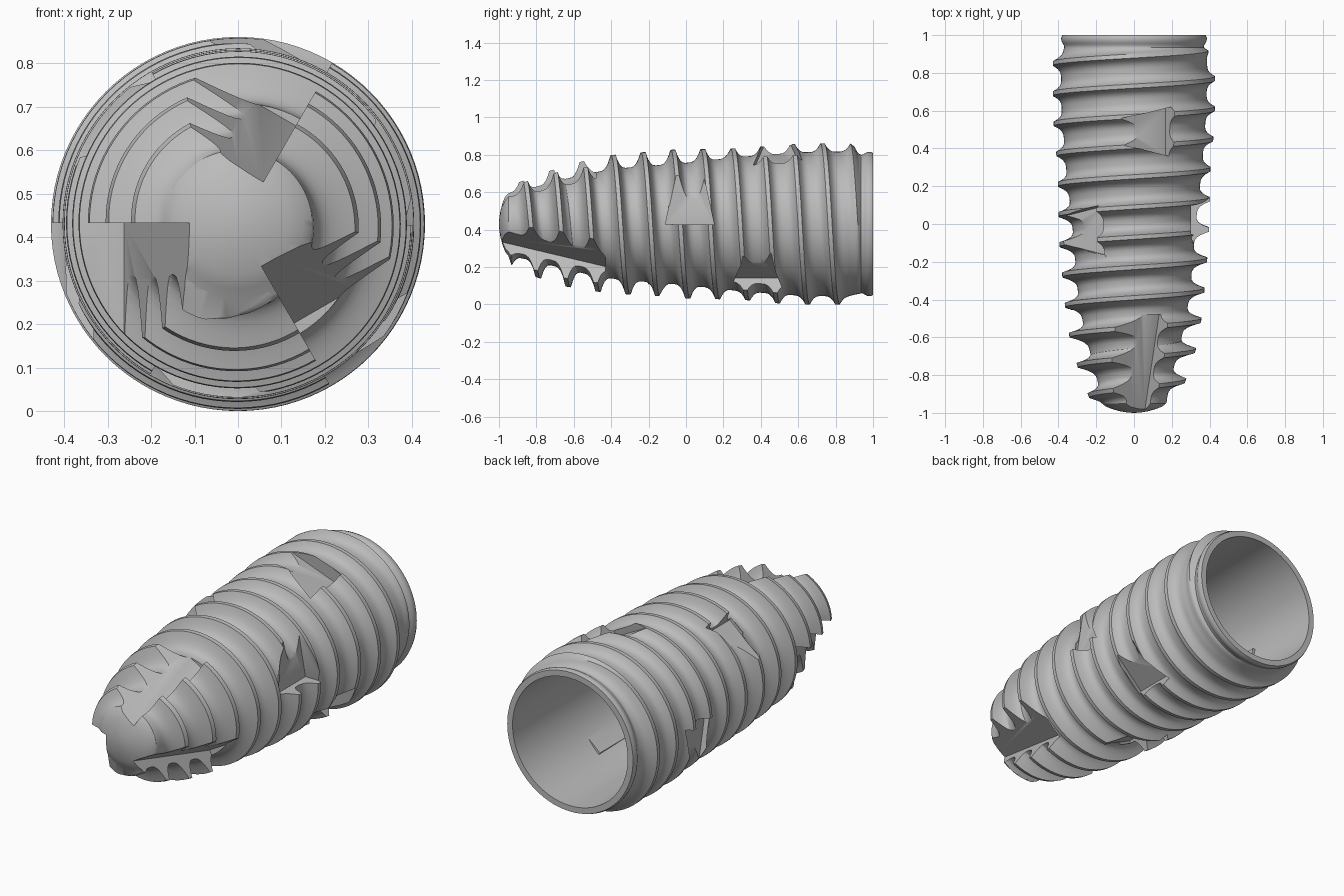
import bpy, bmesh
from math import sin, cos, pi, radians

cube = bpy.data.objects.get("Cube")
if cube:
    bpy.data.objects.remove(cube, do_unlink=True)

AXIS_Z = 0.43
SEG = 96
PITCH = 0.16
TURNS = 14
Y_LOW, Y_HIGH = -0.95, 0.935

metal = bpy.data.materials.new("grey metal")
metal.use_nodes = True
metal.diffuse_color = (0.5, 0.5, 0.5, 1)
metal.node_tree.nodes["Principled BSDF"].inputs["Base Color"].default_value = (0.5, 0.5, 0.5, 1)

# (y, radius) curves of the thread root and the thread crest
ROOT = [(-0.95, 0.17), (-0.82, 0.195), (-0.65, 0.24), (-0.5, 0.275), (-0.35, 0.298),
        (0, 0.327), (0.28, 0.358), (0.6, 0.383), (0.86, 0.388), (0.935, 0.37)]
CREST = [(-0.95, 0.225), (-0.8, 0.285), (-0.64, 0.335), (-0.48, 0.361), (-0.32, 0.376),
         (-0.08, 0.397), (0.3, 0.405), (0.5, 0.425), (0.65, 0.43), (0.935, 0.43)]


def lerp_curve(points, y):
    for (y0, r0), (y1, r1) in zip(points, points[1:]):
        if y <= y1:
            return r0 + (r1 - r0) * max(0, (y - y0) / (y1 - y0))
    return points[-1][1]


def thread_radius(y, u):
    """Radius at y, where u is the distance from the crest in pitches."""
    height = max(0, 1 - max(0, abs(u) - 0.07) / 0.38) ** 2.7
    fade = min(1, max(0, (y - Y_LOW) / 0.02), max(0, (Y_HIGH - y) / 0.05))
    root = lerp_curve(ROOT, y)
    return root + (lerp_curve(CREST, y) - root) * height * fade


def polar(bm, angle, r, y):
    return bm.verts.new((r * cos(angle), y, AXIS_Z + r * sin(angle)))


def skin(bm, rows):
    for a, b in zip(rows, rows[1:]):
        for i in range(len(a) - 1):
            bm.faces.new((a[i], a[i + 1], b[i + 1], b[i]))


def lathe(bm, profile):
    skin(bm, [[polar(bm, 2 * pi * i / SEG, r, y) for i in range(SEG + 1)] for y, r in profile])


def make_object(name, bm):
    bmesh.ops.recalc_face_normals(bm, faces=bm.faces)
    mesh = bpy.data.meshes.new(name)
    bm.to_mesh(mesh)
    bm.free()
    mesh.materials.append(metal)
    obj = bpy.data.objects.new(name, mesh)
    bpy.context.collection.objects.link(obj)
    return obj


# Helical thread: rows follow the helix and are clamped to both ends
half = [0.07, 0.1, 0.14, 0.19, 0.25, 0.33, 0.42]
offsets = [-0.5] + [-u for u in reversed(half)] + half
bm = bmesh.new()
rows = []
for turn in range(TURNS):
    for u in offsets:
        row = []
        for i in range(SEG + 1):
            y = -0.99 + PITCH * (turn + u - i / SEG)
            y = min(Y_HIGH, max(Y_LOW, y))
            row.append(polar(bm, 2 * pi * i / SEG, thread_radius(y, u), y))
        rows.append(row)
skin(bm, rows)

# Shallow rounded tip
lathe(bm, [(Y_LOW, 0.17), (-0.966, 0.15), (-0.98, 0.115), (-0.991, 0.075), (-0.998, 0.035), (-1, 0)])
# Smooth collar and deep tapered bore
lathe(bm, [(Y_HIGH, 0.37), (0.945, 0.371), (0.955, 0.377), (0.968, 0.384), (0.985, 0.386),
           (1, 0.38), (1, 0.348), (0.6, 0.34), (0.25, 0.325), (0, 0.302), (-0.3, 0.255),
           (-0.5, 0.2), (-0.7, 0)])
bmesh.ops.remove_doubles(bm, verts=bm.verts, dist=1e-5)
body = make_object("threaded_body", bm)


def wedge(bm, angle, near, far, v0, v1, depth, taper=0):
    """Block at an angle round the axis; near and far are (y, floor radius).
    v0 and v1 are its sideways limits, and its ends close in by taper."""
    c, s = cos(radians(angle)), sin(radians(angle))
    ends = []
    for (y, floor), slope in ((near, taper), (far, -taper)):
        corners = [(floor, v0), (floor + depth, v0), (floor + depth, v1), (floor, v1)]
        ends.append([bm.verts.new((u * c - v * s, y + slope * v, AXIS_Z + u * s + v * c))
                     for u, v in corners])
    a, b = ends
    bm.faces.new(a)
    bm.faces.new(b)
    for i in range(4):
        j = (i + 1) % 4
        bm.faces.new((a[i], a[j], b[j], b[i]))


# Flute and notch cutters, with pads that back the notches inside the bore
cuts, pads = bmesh.new(), bmesh.new()
for k in range(3):
    turn = 120 * k
    wedge(cuts, 60 + turn, (-1.05, 0.092), (-0.48 + 0.025 * k, 0.262), -0.002, 0.45, 0.5)
    drop = k * PITCH / 3  # notches step down along the helix
    for angle, y, floor in ((turn, -0.11 - drop, 0.302), (60 + turn, 0.36 - drop, 0.332)):
        wedge(cuts, angle, (y, floor), (y + 0.26, floor), -0.002, 0.32, 0.4, 0.22)
        wedge(pads, angle, (y - 0.006, floor - 0.008), (y + 0.266, floor - 0.008),
              -0.008, 0.1, 0.022, 0.22)

bpy.ops.object.select_all(action="DESELECT")
bpy.context.view_layer.objects.active = body
body.select_set(True)
for name, bm, operation in (("notch_pads", pads, "UNION"), ("flute_cutters", cuts, "DIFFERENCE")):
    helper = make_object(name, bm)
    helper.hide_render = True
    mod = body.modifiers.new(name, "BOOLEAN")
    mod.operation = operation
    mod.solver = "EXACT"
    mod.object = helper
    bpy.ops.object.modifier_apply(modifier=mod.name)
    bpy.data.objects.remove(helper, do_unlink=True)
bpy.ops.object.shade_smooth_by_angle(angle=radians(32))
